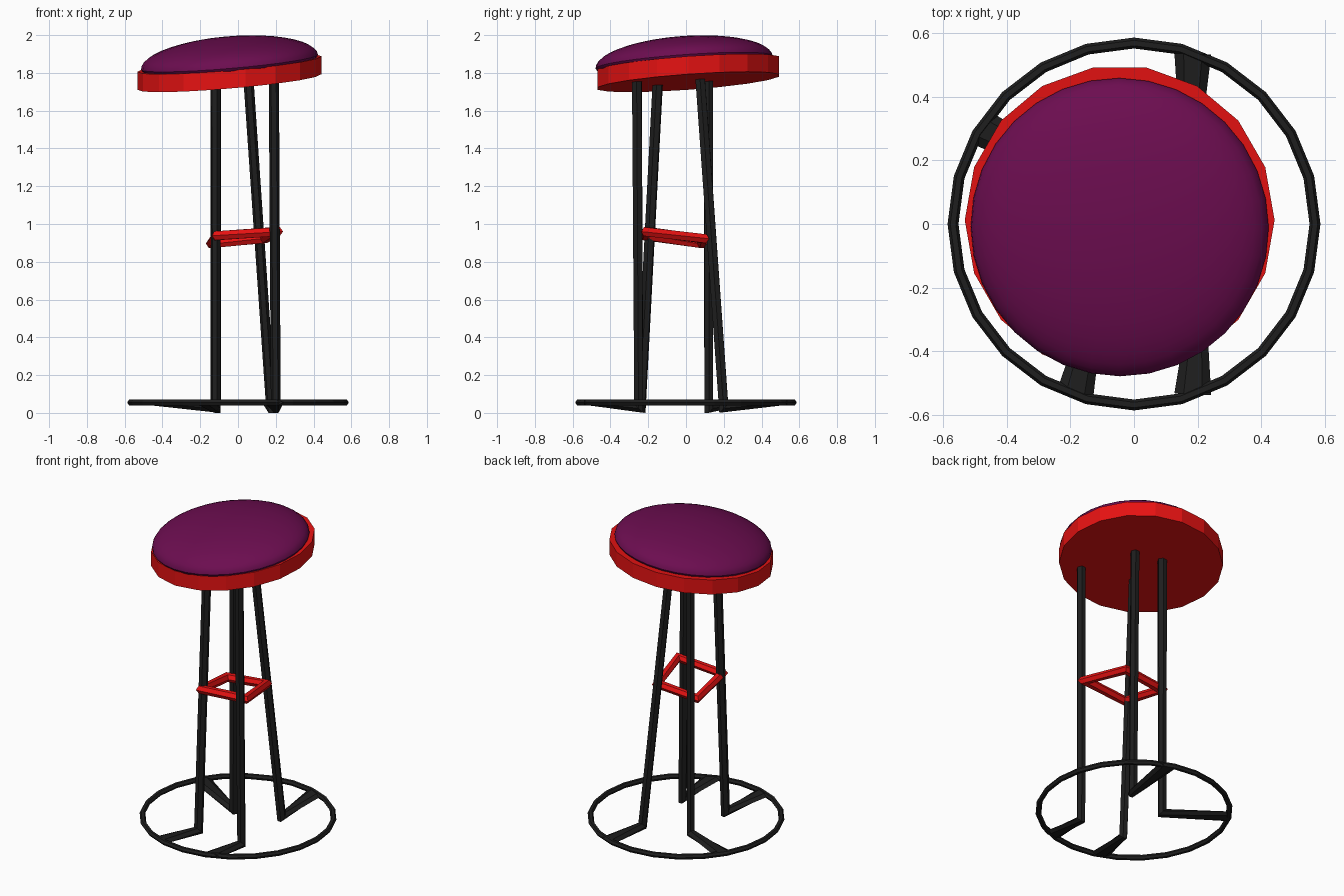
import bpy
from math import sin, cos, pi, radians
from mathutils import Vector

if "Cube" in bpy.data.objects:
    bpy.data.objects.remove(bpy.data.objects["Cube"])

UP = Vector((0, 0, 1))


def material(name, rgb):
    m = bpy.data.materials.new(name)
    m.diffuse_color = (*rgb, 1)
    m.use_nodes = True
    m.node_tree.nodes["Principled BSDF"].inputs["Base Color"].default_value = m.diffuse_color
    return m


black = material("black_metal", (0.013, 0.013, 0.013))
red = material("red_paint", (0.8, 0.006, 0.006))
purple = material("purple_fabric", (0.15, 0.004, 0.08))


def loft(name, rings, mat, closed=False, caps=True):
    """Skin a list of equal-length point rings."""
    n, k = len(rings[0]), len(rings)
    verts = [p for r in rings for p in r]
    faces = []
    for i in range(k if closed else k - 1):
        a, b = i * n, (i + 1) % k * n
        for j in range(n):
            faces.append((a + j, a + (j + 1) % n, b + (j + 1) % n, b + j))
    if caps and not closed:
        faces += [tuple(range(n))[::-1], tuple(range((k - 1) * n, k * n))]
    me = bpy.data.meshes.new(name)
    me.from_pydata(verts, [], faces)
    me.materials.append(mat)
    ob = bpy.data.objects.new(name, me)
    bpy.context.collection.objects.link(ob)
    bpy.context.view_layer.objects.active = ob
    ob.select_set(True)
    bpy.ops.object.mode_set(mode='EDIT')
    bpy.ops.mesh.select_all(action='SELECT')
    bpy.ops.mesh.normals_make_consistent(inside=False)
    bpy.ops.object.mode_set(mode='OBJECT')
    ob.select_set(False)
    return ob


def section(c, u, v, n=6):
    return [c + u * cos(2 * pi * j / n) + v * sin(2 * pi * j / n) for j in range(n)]


def closed_tube(name, pts, r, mat):
    """Mitred tube round a closed, roughly horizontal loop."""
    rings = []
    for i, p in enumerate(pts):
        d0 = (p - pts[i - 1]).normalized()
        d1 = (pts[(i + 1) % len(pts)] - p).normalized()
        t = (d0 + d1).normalized()
        side = t.cross(UP).normalized()
        rings.append(section(p, side * r / t.dot(d0), side.cross(t) * r))
    return loft(name, rings, mat, closed=True)


# Tilted seat plane
SX, SY, CX, CY = 0.085, 0.072, -0.045, 0.012


def seat_z(x, y, z0):
    return z0 + SX * (x - CX) + SY * (y - CY)


# Seat rim: 18-sided plate
rim = []
for z0 in (1.752, 1.847):
    ring = []
    for j in range(18):
        x = CX + 0.487 * cos(radians(20 * j))
        y = CY + 0.487 * sin(radians(20 * j))
        ring.append(Vector((x, y, seat_z(x, y, z0))))
    rim.append(ring)
loft("seat_rim", rim, red)

# Cushion: smooth flattened dome on the same slope
normal = Vector((-SX, -SY, 1)).normalized()
turn = UP.rotation_difference(normal)
centre = Vector((CX, -0.01, 1.857))
profile = [(0.44, -0.03), (0.462, -0.015)]
profile += [(0.47 * cos(radians(a)), 0.133 * sin(radians(a))) for a in range(0, 89, 8)]
dome = [[centre + turn @ Vector((r * cos(2 * pi * j / 32), r * sin(2 * pi * j / 32), z))
         for j in range(32)] for r, z in profile]
cushion = loft("cushion", dome, purple)
cushion.select_set(True)
bpy.ops.object.shade_smooth_by_angle(angle=radians(40))
cushion.select_set(False)

# Base ring
closed_tube("base_ring", [Vector((0.569 * cos(radians(15 * i)), 0.569 * sin(radians(15 * i)), 0.055))
                          for i in range(24)], 0.017, black)

# Legs, each bent out into a flared foot: top, elbow, foot end
legs = {
    "back_right_leg": ((0.055, 0.075), (0.175, 0.20), (0.185, 0.535)),
    "back_left_leg": ((-0.118, 0.12), (-0.118, 0.12), (-0.475, 0.30)),
    "front_left_leg": ((-0.118, -0.15), (-0.118, -0.24), (-0.185, -0.535)),
    "front_right_leg": ((0.19, -0.26), (0.20, -0.25), (0.185, -0.535)),
}
for name, (top, elbow, end) in legs.items():
    a = Vector((*top, seat_z(*top, 1.757)))
    b = Vector((*elbow, 0.024))
    c = Vector((*end, 0.055))
    out = Vector((c.x - b.x, c.y - b.y, 0)).normalized()
    side = UP.cross(out)
    loft(name, [section(a, side * 0.027, out * 0.029),
                section(b, side * 0.026, (out + UP).normalized() * 0.038),
                section(c, side * 0.058, UP * 0.014)], black)

# Footrest: sloping four-sided loop between the legs
closed_tube("footrest", [Vector(p) for p in ((0.205, -0.21, 0.96), (0.14, 0.095, 0.922),
                                             (-0.14, 0.085, 0.897), (-0.112, -0.215, 0.938))],
            0.027, red)
